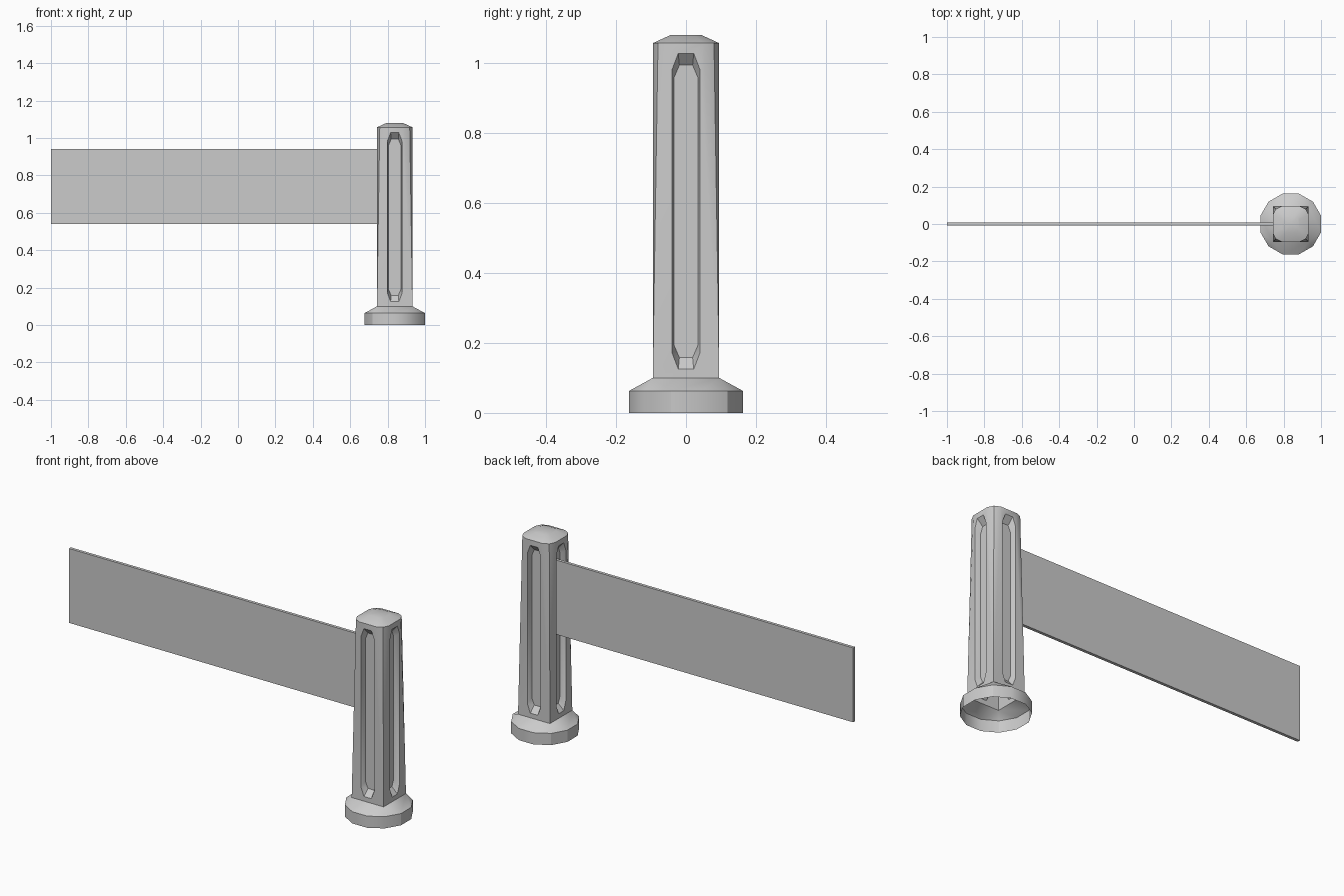
import bpy, bmesh
from math import radians, cos, sin
from mathutils import Matrix, Vector

if "Cube" in bpy.data.objects:
    bpy.data.objects.remove(bpy.data.objects["Cube"])

CX = 0.838           # post centre
H = 0.095            # half width of the post
Z_LOW, Z_RIM, Z_TOP = 0.10, 1.057, 1.08


def finish(bm, name, smooth=True):
    bmesh.ops.remove_doubles(bm, verts=bm.verts, dist=1e-4)
    bmesh.ops.recalc_face_normals(bm, faces=bm.faces)
    me = bpy.data.meshes.new(name)
    bm.to_mesh(me)
    bm.free()
    ob = bpy.data.objects.new(name, me)
    bpy.context.collection.objects.link(ob)
    if smooth:
        bpy.ops.object.select_all(action='DESELECT')
        ob.select_set(True)
        bpy.context.view_layer.objects.active = ob
        bpy.ops.object.shade_smooth_by_angle(angle=radians(30))
    return ob


def four_sides(side_faces, name):
    """Repeat one front side (a list of point lists) around the post axis."""
    bm = bmesh.new()
    for k in range(4):
        m = Matrix.Translation((CX, 0, 0)) @ Matrix.Rotation(radians(90 * k), 4, 'Z')
        for f in side_faces:
            bm.faces.new([bm.verts.new(m @ Vector(p)) for p in f])
    return finish(bm, name)


def slot(w, tip, z0, z1, cham, y):
    """Octagonal slot outline, counter-clockwise from bottom left tip."""
    return [(-tip, y, z0), (tip, y, z0), (w, y, z0 + cham), (w, y, z1 - cham),
            (tip, y, z1), (-tip, y, z1), (-w, y, z1 - cham), (-w, y, z0 + cham)]


# Post side: flat face around a recessed slot, plus sharp-to-round corner wedges
mouth = slot(0.04, 0.022, 0.125, 1.028, 0.047, -H)
floor = slot(0.034, 0.019, 0.158, 0.994, 0.035, -H + 0.03)
bl, br = (-H, -H, Z_LOW), (H, -H, Z_LOW)
tl, tr = (-0.05, -H, Z_RIM), (0.05, -H, Z_RIM)
cl, cr = (-0.08, -0.08, Z_RIM), (0.08, -0.08, Z_RIM)
side = [[bl, br, mouth[1], mouth[0]], [br, mouth[2], mouth[1]],
        [br, tr, mouth[3], mouth[2]], [tr, mouth[4], mouth[3]],
        [tr, tl, mouth[5], mouth[4]], [tl, mouth[6], mouth[5]],
        [tl, bl, mouth[7], mouth[6]], [bl, mouth[0], mouth[7]],
        [br, cr, tr], [bl, tl, cl], floor]
side += [[mouth[i], mouth[(i + 1) % 8], floor[(i + 1) % 8], floor[i]] for i in range(8)]

# Domed cap, quarter by quarter
rim = [cl, tl, tr, cr]
crown = [(x * 0.47, y * 0.47, Z_TOP) for x, y, z in rim]
side += [[rim[i], rim[i + 1], crown[i + 1], crown[i]] for i in range(3)]
side.append(crown + [(0, 0, Z_TOP)])
four_sides(side, "post")

# Twelve-sided foot, open underneath, with a slope up to the square post
R = 0.1625 / cos(radians(15))
ring = [[(R * cos(radians(a)), R * sin(radians(a)), z) for a in (225, 255, 285, 315)]
        for z in (0, 0.063)]
lo, hi = ring
foot = [[lo[i], lo[i + 1], hi[i + 1], hi[i]] for i in range(3)]
foot += [[hi[0], hi[1], bl], [hi[1], hi[2], br, bl], [hi[2], hi[3], br]]
four_sides(foot, "foot")

# Barrier belt reaching into the left slot
bm = bmesh.new()
x0, x1, z0, z1 = -1.0, CX - H + 0.03, 0.54, 0.94
bmesh.ops.create_cube(bm, size=1, matrix=Matrix.LocRotScale(
    Vector(((x0 + x1) / 2, 0, (z0 + z1) / 2)), None, Vector((x1 - x0, 0.016, z1 - z0))))
finish(bm, "belt", smooth=False)
